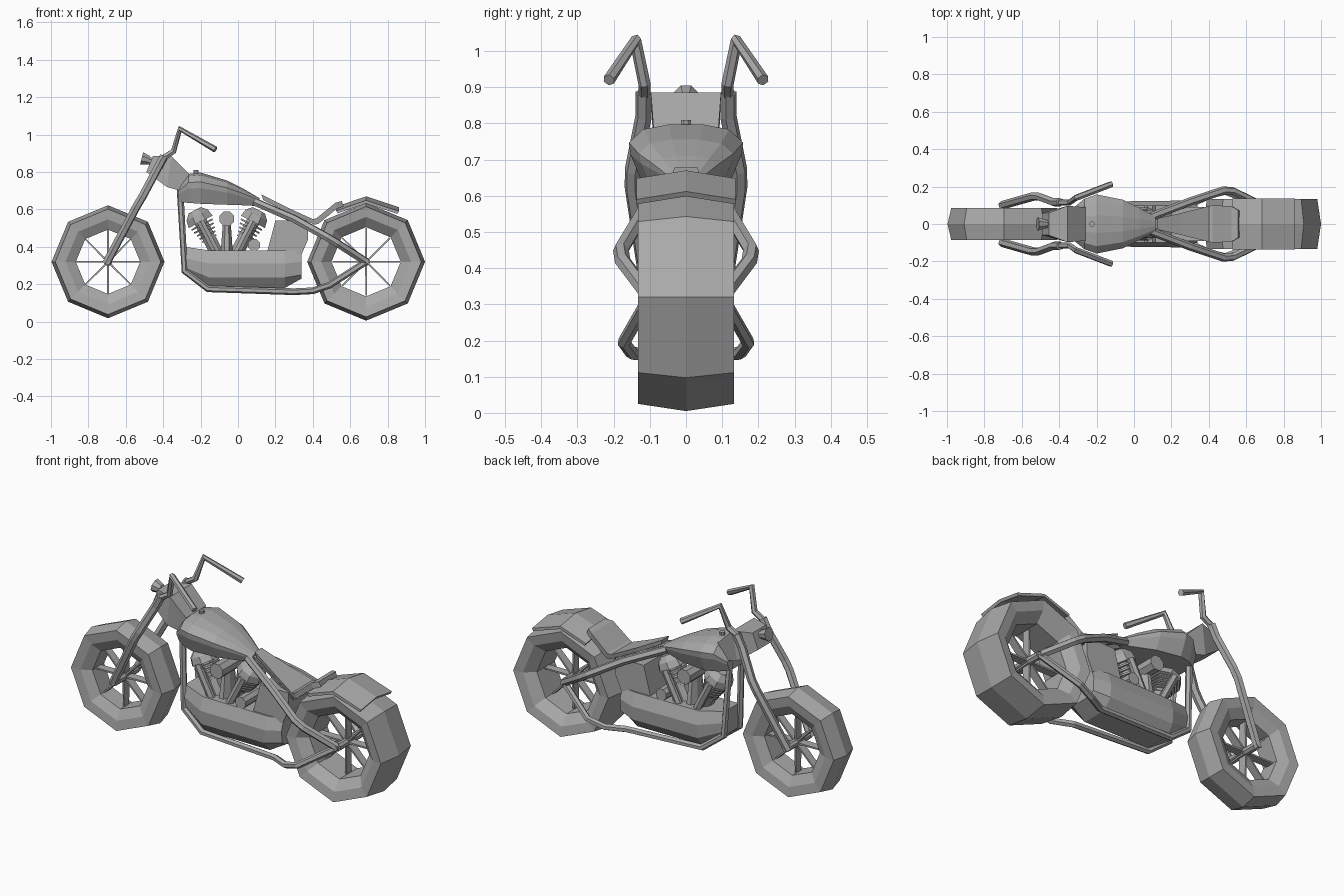
import bpy, bmesh, math
from mathutils import Vector

cube = bpy.data.objects.get("Cube")
if cube:
    bpy.data.objects.remove(cube)

grey = bpy.data.materials.new("plain_grey")
grey.use_nodes = True
COLOUR = (0.4, 0.4, 0.4, 1)
grey.diffuse_color = COLOUR
grey.node_tree.nodes["Principled BSDF"].inputs["Base Color"].default_value = COLOUR


def add_object(name, mesh):
    mesh.materials.clear()
    mesh.materials.append(grey)
    obj = bpy.data.objects.new(name, mesh)
    bpy.context.collection.objects.link(obj)
    return obj


def loft(name, rings, closed=False):
    """Skin a list of point rings; cap the ends unless the rings form a loop."""
    bm = bmesh.new()
    loops = [[bm.verts.new(p) for p in ring] for ring in rings]
    pairs = list(zip(loops, loops[1:]))
    if closed:
        pairs.append((loops[-1], loops[0]))
    for a, b in pairs:
        n = len(a)
        for i in range(n):
            j = (i + 1) % n
            bm.faces.new((a[i], a[j], b[j], b[i]))
    if not closed:
        bm.faces.new(loops[0])
        bm.faces.new(loops[-1])
    bmesh.ops.recalc_face_normals(bm, faces=bm.faces)
    mesh = bpy.data.meshes.new(name)
    bm.to_mesh(mesh)
    bm.free()
    return add_object(name, mesh)


def tube(name, points, radius):
    """Six-sided pipe along a path."""
    curve = bpy.data.curves.new(name, "CURVE")
    curve.dimensions = "3D"
    curve.bevel_depth = radius
    curve.bevel_resolution = 1
    curve.use_fill_caps = True
    spline = curve.splines.new("POLY")
    spline.points.add(len(points) - 1)
    for p, co in zip(spline.points, points):
        p.co = (*co, 1)
    spline.use_smooth = False
    temp = bpy.data.objects.new(name, curve)
    mesh = bpy.data.meshes.new_from_object(temp)
    bpy.data.objects.remove(temp)
    return add_object(name, mesh)


def tube_pair(name, points, radius):
    for side, s in (("right", -1), ("left", 1)):
        tube(f"{side}_{name}", [(x, y * s, z) for x, y, z in points], radius)


def rod(name, start, end, r1, r2, sides=8, flat=1):
    """Cylinder or cone between two points; flat scales the depth in y."""
    a, b = Vector(start), Vector(end)
    d = (b - a).normalized()
    v = Vector((1, 0, 0)) if abs(d.y) > 0.9 else Vector((0, 1, 0))
    u = d.cross(v)
    ring = lambda c, r: [c + u * r * math.cos(t) + v * r * flat * math.sin(t)
                         for t in ((k + 0.5) * math.tau / sides for k in range(sides))]
    return loft(name, [ring(a, r1), ring(b, r2)])


def slab(name, top, widths, thick):
    """Bent strip following an x-z path with a half width at each point."""
    return loft(name, [[(x, -w, z), (x, w, z), (x + 0.01, w * 0.95, z - thick),
                        (x + 0.01, -w * 0.95, z - thick)] for (x, z), w in zip(top, widths)])


# Wheels: eight-sided tyre, hub and tapered spokes
def wheel(name, cx, cz, r, w):
    half = [(w, r - 0.02), (w * 0.94, r - 0.075), (w * 0.6, r - 0.13)]
    section = [(0, r)] + half + [(-y, q) for y, q in reversed(half)]
    rings = []
    for k in range(8):
        a = k * math.tau / 8
        rings.append([(cx + q * math.cos(a), y, cz + q * math.sin(a)) for y, q in section])
        rod(f"{name}_spoke_{k}", (cx, 0, cz),
            (cx + 0.18 * math.cos(a), 0, cz + 0.18 * math.sin(a)), 0.007, 0.006, 4, 5)
    loft(f"{name}_tyre", rings, closed=True)
    rod(f"{name}_hub", (cx, -0.1, cz), (cx, 0.1, cz), 0.022, 0.022)
    rod(f"{name}_axle", (cx, -0.12, cz), (cx, 0.12, cz), 0.014, 0.014)


FRONT, REAR, AXLE = -0.695, 0.685, 0.32
wheel("front_wheel", FRONT, AXLE, 0.302, 0.086)
wheel("rear_wheel", REAR, AXLE, 0.315, 0.133)

# Fork and handlebars
tube_pair("fork", [(FRONT - 0.01, 0.1, 0.31), (-0.54, 0.147, 0.62), (-0.51, 0.147, 0.67),
                   (-0.43, 0.117, 0.82), (-0.395, 0.117, 0.885)], 0.023)
tube_pair("handlebar", [(-0.41, 0.115, 0.87), (-0.345, 0.115, 0.91),
                        (-0.31, 0.14, 1.03), (-0.12, 0.213, 0.92)], 0.017)


# Steering head with headlight
def upright(top, bottom, wt, wb):
    return [(top[0], -wt, top[1]), (top[0], wt, top[1]),
            (bottom[0], wb, bottom[1]), (bottom[0], -wb, bottom[1])]


loft("steering_head", [
    upright((-0.455, 0.885), (-0.49, 0.80), 0.06, 0.06),
    upright((-0.355, 0.885), (-0.38, 0.72), 0.097, 0.09),
    upright((-0.26, 0.79), (-0.31, 0.70), 0.09, 0.08)])
rod("headlight_stem", (-0.45, 0, 0.85), (-0.50, 0, 0.87), 0.022, 0.022)
rod("headlight", (-0.475, 0, 0.862), (-0.515, 0, 0.872), 0.025, 0.037)


# Fuel tank: eight-sided sections along x
def tank_ring(x, w, top, bottom):
    h = top - bottom
    side = [(0.3, 1), (0.75, 0.92), (1, 0.7), (0.97, 0.5), (0.75, 0)]
    pts = side + [(-y, z) for y, z in reversed(side)]
    return [(x, y * w, bottom + z * h) for y, z in pts]


loft("fuel_tank", [tank_ring(*s) for s in (
    (-0.32, 0.09, 0.72, 0.64), (-0.265, 0.135, 0.79, 0.635), (-0.2, 0.158, 0.797, 0.63),
    (-0.06, 0.13, 0.755, 0.625), (0.03, 0.085, 0.71, 0.622), (0.115, 0.04, 0.66, 0.62))])
rod("tank_cap", (-0.225, 0, 0.78), (-0.225, 0, 0.81), 0.015, 0.015)

# Frame pipes
tube_pair("lower_frame", [(-0.31, 0.05, 0.71), (-0.285, 0.07, 0.27), (-0.16, 0.085, 0.175),
                          (0.3, 0.10, 0.16), (0.40, 0.15, 0.165), (0.49, 0.172, 0.195),
                          (REAR, 0.10, AXLE)], 0.018)
tube_pair("upper_frame", [(0.09, 0.04, 0.64), (0.30, 0.12, 0.55), (0.48, 0.18, 0.45),
                          (0.53, 0.175, 0.42), (REAR, 0.10, AXLE)], 0.022)
tube("backbone", [(-0.32, 0, 0.7), (0.1, 0, 0.635), (0.36, 0, 0.52)], 0.022)


# Crankcase and rear box
def case_ring(x, w, top, mid_top, mid_low, bottom):
    side = [(0.8, top), (1, mid_top), (0.95, mid_low), (0.6, bottom)]
    pts = side + [(-y, z) for y, z in reversed(side)]
    return [(x, y * w, z) for y, z in pts]


loft("crankcase", [case_ring(*s) for s in (
    (-0.285, 0.075, 0.40, 0.34, 0.29, 0.265), (-0.15, 0.12, 0.38, 0.31, 0.235, 0.18),
    (0.25, 0.125, 0.38, 0.31, 0.235, 0.18), (0.34, 0.10, 0.38, 0.32, 0.25, 0.23))])
box_profile = [(0.155, 0.37), (0.2, 0.54), (0.375, 0.54), (0.375, 0.44), (0.34, 0.36)]
loft("rear_box", [[(x, y, z) for x, z in box_profile] for y in (-0.09, 0.09)])

# V-twin cylinders with cooling fins and domed heads
for name, s in (("front", -1), ("rear", 1)):
    base = Vector((-0.06 + s * 0.05, 0, 0.36))
    up = Vector((s * 0.46, 0, 0.89)).normalized()
    at = lambda d: base + up * d
    rod(f"{name}_cylinder", at(0), at(0.2), 0.038, 0.038, 8, 1.3)
    for k in range(5):
        rod(f"{name}_fin_{k}", at(0.09 + k * 0.021), at(0.099 + k * 0.021),
            0.045 + k * 0.006, 0.045 + k * 0.006, 8, 1.1)
    rod(f"{name}_head", at(0.195), at(0.235), 0.078, 0.07, 8, 1.05)
    rod(f"{name}_head_dome", at(0.235), at(0.265), 0.07, 0.04, 8, 1.05)
    for t, y in (("right", -0.07), ("left", 0.07)):
        off = Vector((0, y, 0))
        rod(f"{name}_{t}_pushrod", at(0) + off, at(0.2) + off, 0.022, 0.022, 6, 0.8)

# Intake column, air cleaner and side cover
rod("intake_column", (-0.06, 0, 0.37), (-0.06, 0, 0.54), 0.035, 0.022, 8, 2)
rod("air_cleaner", (-0.06, -0.105, 0.55), (-0.06, 0.105, 0.55), 0.042, 0.042)
rod("side_cover", (0.085, -0.1, 0.41), (0.085, 0.1, 0.41), 0.034, 0.034)

# Seat with backrest
slab("seat", [(0.125, 0.68), (0.26, 0.612), (0.40, 0.548), (0.42, 0.553),
              (0.52, 0.635), (0.555, 0.645)],
     [0.03, 0.06, 0.095, 0.1, 0.095, 0.075], 0.03)
slab("seat_pan", [(0.115, 0.65), (0.26, 0.58), (0.39, 0.522)], [0.025, 0.05, 0.08], 0.025)


# Rear fender: crowned strip over the tyre
def fender_ring(x, z):
    out = Vector((x - REAR, 0, z - AXLE)).normalized() * 0.016
    c = Vector((x, 0, z))
    row = [Vector((0, y, -abs(y) * 0.16)) for y in (-0.137, 0, 0.137)]
    return [c + p for p in row] + [c + p - out for p in reversed(row)]


loft("rear_fender", [fender_ring(x, z) for x, z in (
    (0.525, 0.615), (REAR, 0.67), (0.86, 0.612))])
